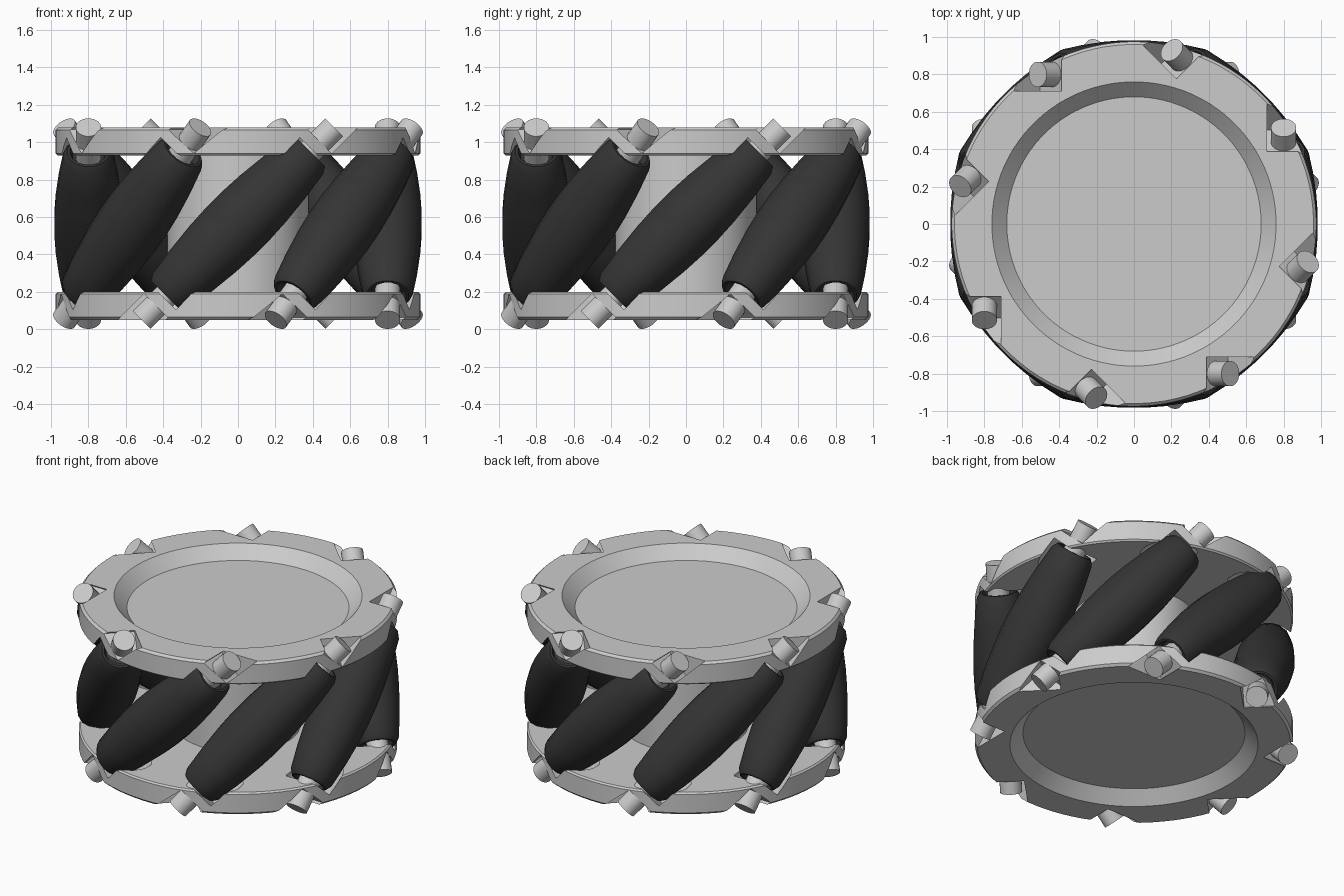
import bpy, bmesh
from math import pi, radians
from mathutils import Matrix, Vector

if "Cube" in bpy.data.objects:
    bpy.data.objects.remove(bpy.data.objects["Cube"])

N = 8            # rollers around the wheel
ZC = 0.565       # mid height
D = 0.80         # roller axis distance from wheel axis

def lathe(bm, profile, sides, mat=Matrix()):
    """Closed solid from (radius, height) points, spun round z, placed by mat."""
    rings = []
    for r, z in profile:
        if r == 0:
            rings.append([bm.verts.new(mat @ Vector((0, 0, z)))] * sides)
        else:
            rings.append([bm.verts.new(mat @ (Matrix.Rotation(2 * pi * (i + .5) / sides, 4, 'Z') @ Vector((r, 0, z))))
                          for i in range(sides)])
    for a, b in zip(rings, rings[1:]):
        for i in range(sides):
            j = (i + 1) % sides
            loop = []
            for v in (a[i], a[j], b[j], b[i]):
                if v not in loop:
                    loop.append(v)
            bm.faces.new(loop)

def finish(bm, name, material=None, angle=30):
    bmesh.ops.recalc_face_normals(bm, faces=bm.faces)
    me = bpy.data.meshes.new(name)
    bm.to_mesh(me)
    bm.free()
    ob = bpy.data.objects.new(name, me)
    bpy.context.collection.objects.link(ob)
    if material:
        me.materials.append(material)
    if angle:
        smooth(ob, angle)
    return ob

def smooth(ob, angle):
    bpy.ops.object.select_all(action='DESELECT')
    ob.select_set(True)
    bpy.context.view_layer.objects.active = ob
    bpy.ops.object.shade_smooth_by_angle(angle=radians(angle))

def mirrored(half):
    return half + [(r, -z) for r, z in reversed(half)]

def roller_frame(k):
    """Local z runs along the roller axis, tilted 45 degrees."""
    return (Matrix.Translation((0, 0, ZC)) @ Matrix.Rotation(2 * pi * k / N, 4, 'Z')
            @ Matrix.Translation((0, -D, 0)) @ Matrix.Rotation(pi / 4, 4, 'Y'))

rubber = bpy.data.materials.new("dark_rubber")
rubber.diffuse_color = (0.035, 0.035, 0.035, 1)
rubber.use_nodes = True
rubber.node_tree.nodes["Principled BSDF"].inputs["Base Color"].default_value = rubber.diffuse_color

# cutters: clearance for the rollers and pockets round the pin ends
bm_clear, bm_pocket = bmesh.new(), bmesh.new()
for k in range(N):
    F = roller_frame(k)
    lathe(bm_clear, mirrored([(0, .56), (.15, .56), (.18, .36), (.202, .15)]), 16, F)
    for s in (1, -1):
        bmesh.ops.create_cube(bm_pocket, size=1, matrix=F @ Matrix.Translation((0, -.06, s * .76))
                              @ Matrix.Diagonal((.18, .30, .28, 1)))
cutters = [finish(bm_clear, "clearance_cutter", angle=0), finish(bm_pocket, "pocket_cutter", angle=0)]

# side plates with a dished outer face
for name, s in (("top_plate", 1), ("bottom_plate", -1)):
    bm = bmesh.new()
    prof = [(0, .365), (.965, .365), (.975, .375), (.975, .50), (.96, .515), (.76, .515), (.68, .435), (0, .435)]
    lathe(bm, [(r, ZC + s * z) for r, z in prof], 96)
    plate = finish(bm, name, angle=0)
    for c in cutters:
        m = plate.modifiers.new("cut", 'BOOLEAN')
        m.operation, m.object, m.solver = 'DIFFERENCE', c, 'EXACT'
    dg = bpy.context.evaluated_depsgraph_get()
    me = bpy.data.meshes.new_from_object(plate.evaluated_get(dg))
    plate.modifiers.clear()
    plate.data = me
    smooth(plate, 25)
for c in cutters:
    bpy.data.objects.remove(c)

# central hub
bm = bmesh.new()
lathe(bm, mirrored([(0, .38), (.38, .38)]), 64)
finish(bm, "hub").location.z = ZC

# barrel rollers and their pins
for k in range(N):
    F = roller_frame(k)
    bm = bmesh.new()
    lathe(bm, mirrored([(0, .50), (.085, .50), (.10, .545), (.115, .545), (.137, .51),
                        (.160, .36), (.178, .19), (.185, .06)]), 16, F)
    finish(bm, f"roller_{k + 1}", rubber, 35)
    bm = bmesh.new()
    lathe(bm, mirrored([(0, .728), (.068, .728)]), 24, F)
    finish(bm, f"roller_pin_{k + 1}")
